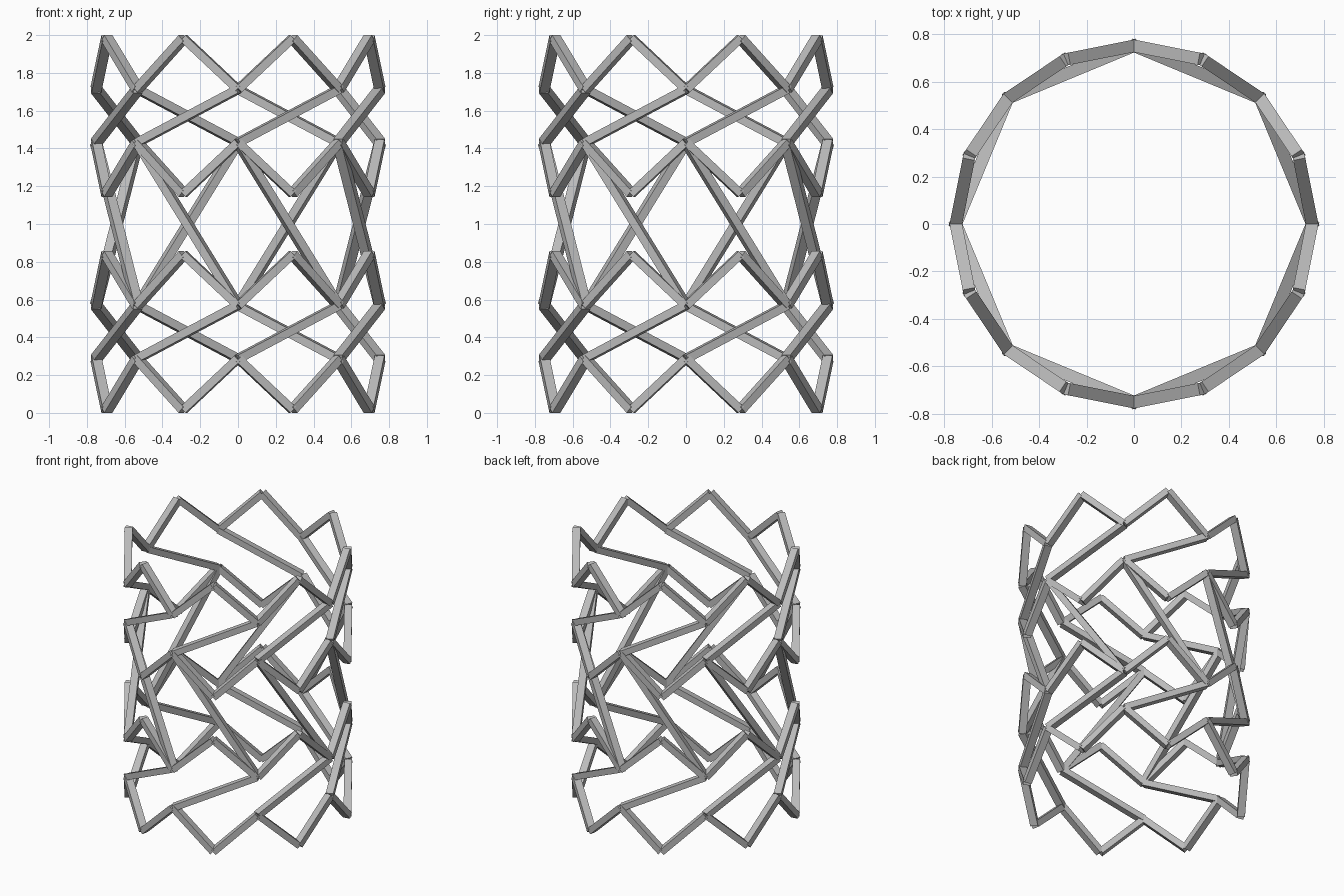
import bpy, bmesh, math
from mathutils import Vector, Matrix

cube = bpy.data.objects.get("Cube")
if cube:
    bpy.data.objects.remove(cube, do_unlink=True)

RADIUS = 0.752
WIDTH = 0.043      # strut width along the wall
DEPTH = 0.052      # strut thickness through the wall
STEP = math.pi / 8  # sixteen node positions around the tube

metal = bpy.data.materials.new("brushed_grey_metal")
metal.use_nodes = True
grey = (0.5, 0.5, 0.5, 1)
metal.diffuse_color = grey
metal.node_tree.nodes["Principled BSDF"].inputs["Base Color"].default_value = grey


def node(index, z):
    a = index * STEP
    return Vector((RADIUS * math.cos(a), RADIUS * math.sin(a), z))


def add_strut(bm, start, end):
    """Square bar between two nodes, with its depth facing out of the tube."""
    along = (end - start).normalized()
    mid = (start + end) / 2
    out = Vector((mid.x, mid.y, 0)).normalized()
    side = along.cross(out).normalized()
    frame = Matrix((side, out, along)).transposed().to_4x4()
    size = Matrix.Diagonal((WIDTH, DEPTH, (end - start).length, 1))
    bmesh.ops.create_cube(bm, size=1, matrix=Matrix.Translation(mid) @ frame @ size)


def strut_band(name, z_start, z_end, offsets):
    """Eight repeats of the struts leaving each even node."""
    bm = bmesh.new()
    for i in range(0, 16, 2):
        for offset in offsets:
            add_strut(bm, node(i, z_start), node(i + offset, z_end))
    mesh = bpy.data.meshes.new(name)
    bm.to_mesh(mesh)
    bm.free()
    mesh.materials.append(metal)
    bpy.context.collection.objects.link(bpy.data.objects.new(name, mesh))


# Two identical rings: zigzag crown, slanted struts, zigzag hem
TIP, WAIST = 0.412, 0.141
UPPER, LOWER = 1.572, 0.428
for label, centre in (("upper", UPPER), ("lower", LOWER)):
    strut_band(label + "_ring_crown", centre + WAIST, centre + TIP, (-1, 1))
    strut_band(label + "_ring_slanted_struts", centre - WAIST, centre + WAIST, (2,))
    strut_band(label + "_ring_hem", centre - WAIST, centre - TIP, (-1, 1))

# Long links joining the rings
strut_band("ring_links", UPPER - WAIST, LOWER + WAIST, (2,))
